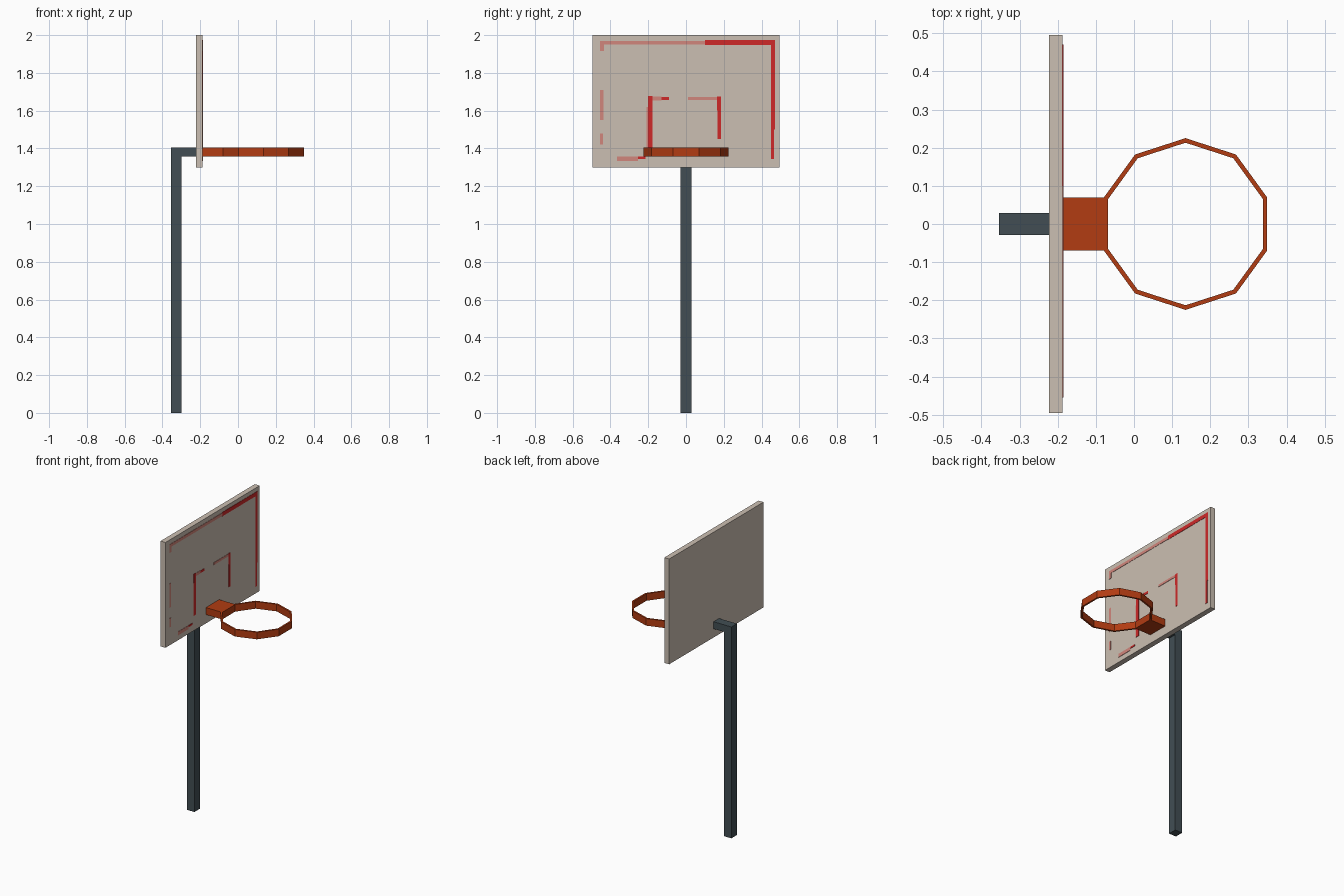
import bpy, bmesh, math

if "Cube" in bpy.data.objects:
    bpy.data.objects.remove(bpy.data.objects["Cube"])


def material(name, rgb):
    m = bpy.data.materials.new(name)
    m.diffuse_color = (*rgb, 1)
    m.use_nodes = True
    m.node_tree.nodes["Principled BSDF"].inputs["Base Color"].default_value = m.diffuse_color
    return m


BOARD = material("weathered_white", (0.60, 0.52, 0.445))
STEEL = material("dark_steel", (0.054, 0.076, 0.088))
ORANGE = material("rim_orange", (0.445, 0.045, 0.006))
RED = material("paint_red", (0.62, 0.022, 0.022))
FADED = material("faded_red", (0.64, 0.24, 0.20))


def finish(name, bm, mat):
    bmesh.ops.recalc_face_normals(bm, faces=bm.faces)
    me = bpy.data.meshes.new(name)
    bm.to_mesh(me)
    bm.free()
    me.materials.append(mat)
    ob = bpy.data.objects.new(name, me)
    bpy.context.collection.objects.link(ob)
    return ob


def box(name, x, y, z, mat):
    bm = bmesh.new()
    bmesh.ops.create_cube(bm, size=1)
    for v in bm.verts:
        v.co = [(a + b) / 2 + c * (b - a) for (a, b), c in zip((x, y, z), v.co)]
    return finish(name, bm, mat)


# Post, and the arm that holds the board
box("post", (-0.354, -0.30), (-0.029, 0.029), (0, 1.405), STEEL)
box("support_arm", (-0.30, -0.222), (-0.029, 0.029), (1.358, 1.405), STEEL)

# Backboard
FACE = -0.187
box("backboard", (-0.223, FACE), (-0.495, 0.495), (1.30, 2.0), BOARD)

# Worn paint lines: (y range, z range, colour)
marks = [
    # outer border
    ((-0.455, -0.434), (1.915, 1.970), FADED),
    ((-0.434, 0.10), (1.950, 1.970), FADED),
    ((0.10, 0.471), (1.947, 1.973), RED),
    ((0.45, 0.471), (1.50, 1.947), RED),
    ((0.45, 0.466), (1.345, 1.50), RED),
    ((-0.455, -0.438), (1.55, 1.71), FADED),
    ((-0.455, -0.440), (1.42, 1.48), FADED),
    ((-0.365, -0.255), (1.333, 1.357), FADED),
    ((-0.255, -0.215), (1.345, 1.357), RED),
    # target square
    ((-0.20, -0.178), (1.40, 1.677), RED),
    ((-0.178, -0.13), (1.655, 1.675), FADED),
    ((-0.13, -0.09), (1.657, 1.673), RED),
    ((0.01, 0.165), (1.657, 1.673), FADED),
    ((0.165, 0.186), (1.60, 1.675), RED),
    ((0.168, 0.186), (1.45, 1.60), RED),
    ((-0.208, -0.20), (1.40, 1.62), FADED),
]
for i, (y, z, mat) in enumerate(marks):
    box(f"paint_mark_{i}", (FACE - 0.001, FACE + 0.002), y, z, mat)

# Bracket between board and rim
box("rim_bracket", (FACE, -0.071), (-0.07, 0.07), (1.358, 1.405), ORANGE)

# Ten-sided flat band rim
bm = bmesh.new()
N = 10
profile = [(0.225, 1.358), (0.225, 1.405), (0.213, 1.405), (0.213, 1.358)]
rings = []
for i in range(N):
    a = math.radians(18) + i * math.tau / N
    rings.append([bm.verts.new((0.135 + r * math.cos(a), r * math.sin(a), z))
                  for r, z in profile])
for i in range(N):
    p, q = rings[i], rings[(i + 1) % N]
    for j in range(4):
        k = (j + 1) % 4
        bm.faces.new((p[j], q[j], q[k], p[k]))
finish("rim", bm, ORANGE)
